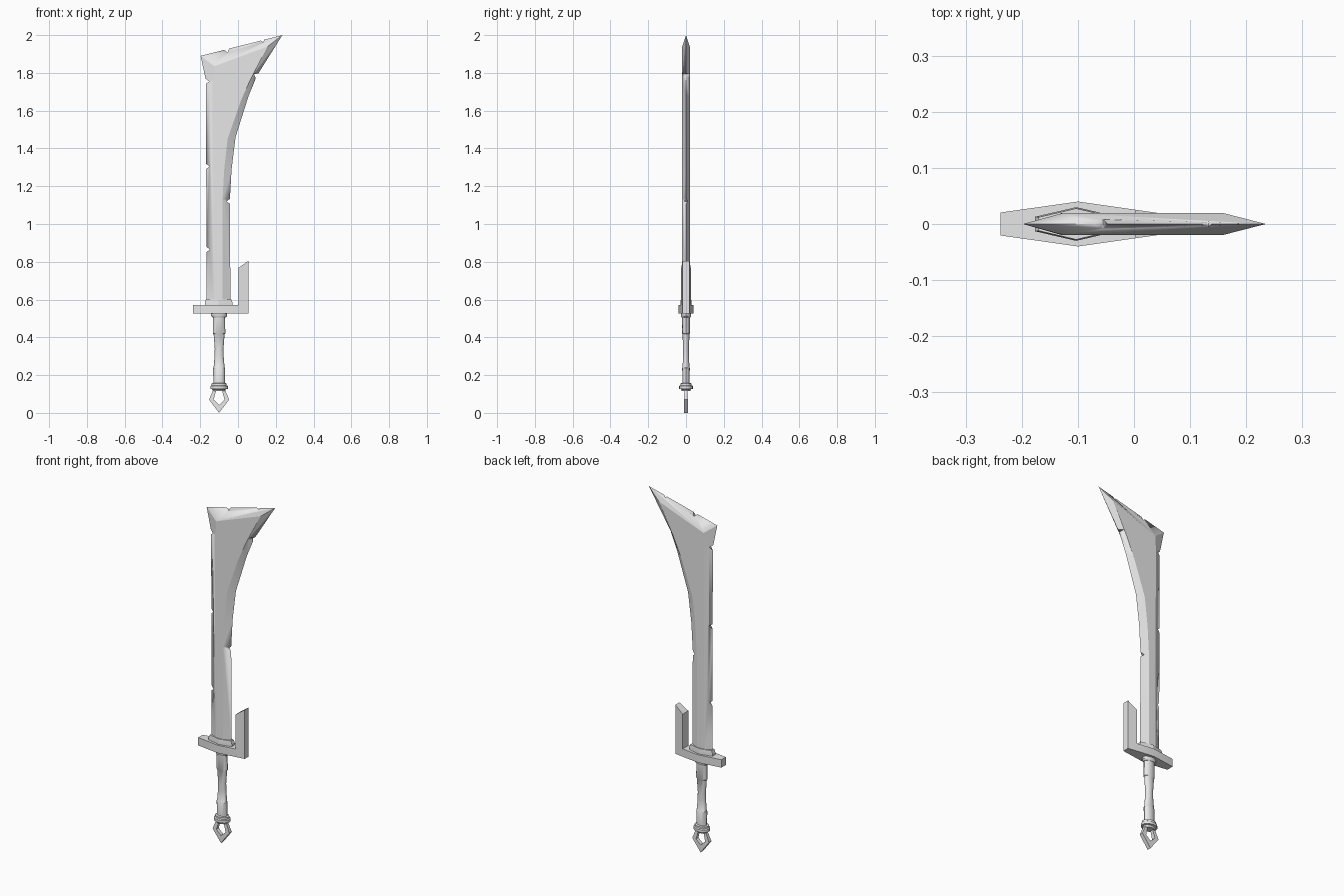
import bpy, bmesh, math
from mathutils import Vector

if "Cube" in bpy.data.objects:
    bpy.data.objects.remove(bpy.data.objects["Cube"], do_unlink=True)

steel = bpy.data.materials.new("grey steel")
steel.use_nodes = True
steel.diffuse_color = (0.8, 0.8, 0.8, 1)
steel.node_tree.nodes["Principled BSDF"].inputs["Base Color"].default_value = (0.8, 0.8, 0.8, 1)

AXIS_X = -0.1  # centre line of hilt


def make(name, verts, faces, angle=20):
    mesh = bpy.data.meshes.new(name)
    mesh.from_pydata(verts, [], faces)
    bm = bmesh.new()
    bm.from_mesh(mesh)
    bmesh.ops.recalc_face_normals(bm, faces=bm.faces)
    bm.to_mesh(mesh)
    bm.free()
    mesh.materials.append(steel)
    ob = bpy.data.objects.new(name, mesh)
    bpy.context.collection.objects.link(ob)
    bpy.ops.object.select_all(action='DESELECT')
    ob.select_set(True)
    bpy.context.view_layer.objects.active = ob
    bpy.ops.object.shade_smooth_by_angle(angle=math.radians(angle))
    return ob


def slab(name, pts, cells, width):
    """Front-view cells given thickness in y; width(x, z) is the half thickness."""
    n = len(pts)
    verts = [(x, s * width(x, z), z) for s in (-1, 1) for x, z in pts]
    faces = list(cells) + [[i + n for i in c] for c in cells]
    edges = [(c[i - 1], c[i]) for c in cells for i in range(len(c))]
    for a, b in edges:
        if (b, a) not in edges:
            faces.append((a, b, b + n, a + n))
    return make(name, verts, faces)


def loft(name, rings, angle=35):
    """Bridge equal-sized rings and cap both ends."""
    n = len(rings[0])
    faces = [list(range(n)), list(range((len(rings) - 1) * n, len(rings) * n))]
    for k in range(len(rings) - 1):
        for i in range(n):
            j = (i + 1) % n
            faces.append((k * n + i, k * n + j, k * n + n + j, k * n + n + i))
    return make(name, [v for r in rings for v in r], faces, angle)


def turned(name, profile, sides=16):
    """Oval turning from (x radius, y radius, z) steps."""
    turns = [2 * math.pi * i / sides for i in range(sides)]
    return loft(name, [[(AXIS_X + rx * math.cos(a), ry * math.sin(a), z) for a in turns]
                       for rx, ry, z in profile])


# Blade: sharp outline at y = 0, flat face inset from it on both sides
edge = [(-.166, .58), (-.17, 1.76), (-.198, 1.89), (.235, 2.0), (.10, 1.785),
        (.055, 1.675), (-.013, 1.46), (-.034, 1.29), (-.043, 1.13), (-.04, .58)]
flat = [(-.125, .58), (-.128, 1.76), (-.125, 1.835), (.157, 1.94), (.068, 1.77),
        (.016, 1.655), (-.055, 1.45), (-.073, 1.29), (-.082, 1.13), (-.082, .58)]
n = len(edge)
verts = [(x, 0, z) for x, z in edge] + [(x, s * .02, z) for s in (-1, 1) for x, z in flat]
faces = [list(range(n, 2 * n)), list(range(2 * n, 3 * n))]
for i in range(n):
    j = (i + 1) % n
    for base in (n, 2 * n):
        faces.append((i, j, base + j, base + i))
blade = make("blade", verts, faces)

# Battle notches: wedge cuts at (x, z) on the edge, facing outward by angle
notches = [(-.17, 1.755, 180), (-.168, 1.305, 180), (-.166, .865, 180),
           (-.06, 1.925, 104), (.13, 1.973, 104), (.10, 1.785, -32), (-.043, 1.12, 0)]
for x, z, deg in notches:
    out = Vector((math.cos(math.radians(deg)), math.sin(math.radians(deg))))
    side = Vector((-out.y, out.x))
    size = .012 if x > .12 else .018
    apex = Vector((x, z)) - out * size
    pts = [apex, apex + out * size * 3 + side * size * 2.2, apex + out * size * 3 - side * size * 2.2]
    cutter = slab("notch_cutter", [tuple(p) for p in pts], [(0, 1, 2)], lambda x, z: .1)
    cutter.hide_render = True
    mod = blade.modifiers.new("notch", 'BOOLEAN')
    mod.operation, mod.solver, mod.object = 'DIFFERENCE', 'EXACT', cutter
    bpy.context.view_layer.objects.active = blade
    bpy.ops.object.modifier_apply(modifier=mod.name)
    bpy.data.objects.remove(cutter, do_unlink=True)

# Collar where the blade meets the guard
hexagon = [(-.073, -.013), (0, -.03), (.073, -.013), (.073, .013), (0, .03), (-.073, .013)]
loft("blade_collar", [[(AXIS_X - .003 + x * s, y * s, z) for x, y in hexagon]
                      for s, z in ((1, .565), (1, .585), (.92, .6))], 20)

# Cross guard with an upright prong, thickest over the grip
slab("cross_guard",
     [(-.238, .525), (AXIS_X, .525), (.055, .525), (.055, .805),
      (.003, .768), (.003, .57), (AXIS_X, .57), (-.238, .57)],
     [(0, 1, 6, 7), (1, 2, 5, 6), (2, 3, 4, 5)],
     lambda x, z: .04 - .142 * abs(x - AXIS_X))

# Hilt turnings
turned("guard_ferrule", [(.034, .022, .505), (.042, .026, .513), (.042, .026, .527)])
turned("grip", [(.03, .019, .15), (.032, .02, .237), (.029, .018, .24), (.024, .016, .30),
                (.023, .016, .34), (.029, .018, .417), (.033, .02, .42), (.031, .02, .52)])
turned("pommel_ring", [(.032, .022, .115), (.036, .026, .125), (.046, .036, .127),
                       (.046, .036, .142), (.04, .03, .146), (.04, .03, .156), (.03, .02, .158)])

# Open diamond pommel
outer = [(-.03, .125), (-.053, .07), (0, 0), (.053, .07), (.03, .125)]
inner = [(-.014, .125), (-.029, .07), (0, .042), (.029, .07), (.014, .125)]
slab("pommel_loop", [(AXIS_X + x, z) for x, z in outer + inner],
     [(i, i + 1, i + 6, i + 5) for i in range(4)],
     lambda x, z: .008 if z > .1 else .011)
